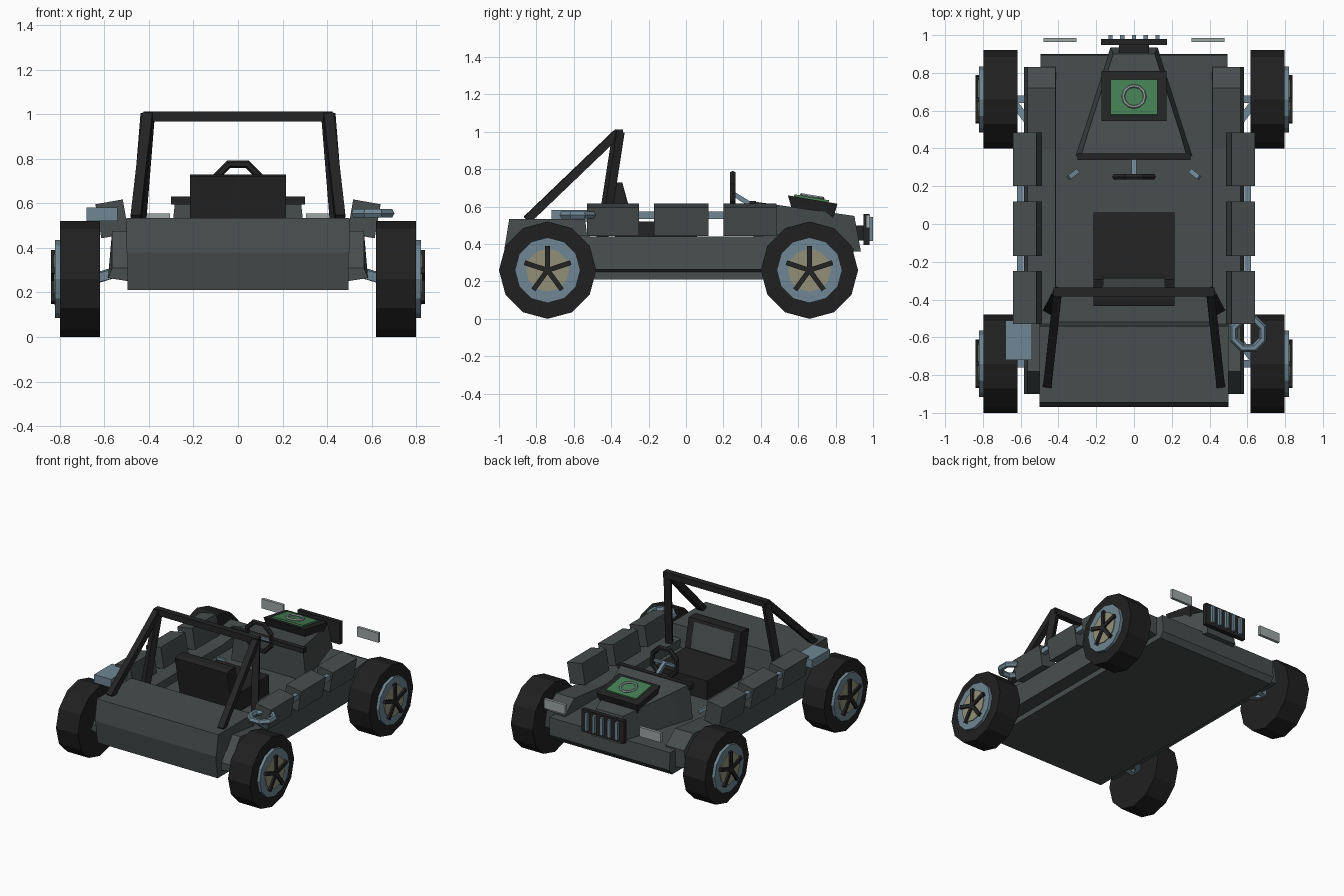
import bpy, bmesh, math
from mathutils import Vector, Matrix

if "Cube" in bpy.data.objects:
    bpy.data.objects.remove(bpy.data.objects["Cube"])


def mat(name, hexcol):
    m = bpy.data.materials.new(name)
    rgb = [int(hexcol[i:i + 2], 16) / 255 for i in (0, 2, 4)]
    m.diffuse_color = [((c + 0.055) / 1.055) ** 2.4 for c in rgb] + [1]
    m.use_nodes = True
    m.node_tree.nodes["Principled BSDF"].inputs["Base Color"].default_value = m.diffuse_color
    return m


BODY = mat("dark grey panels", "474d4d")
BLACK = mat("black parts", "242424")
TYRE = mat("tyre rubber", "202020")
STEEL = mat("blue grey metal", "6e8693")
TAN = mat("tan hub", "938f78")
GREEN = mat("green cover", "457f54")
LIGHT = mat("pale lamp", "9ca6a6")


def finish(name, bm, m):
    bmesh.ops.recalc_face_normals(bm, faces=bm.faces)
    me = bpy.data.meshes.new(name)
    bm.to_mesh(me)
    bm.free()
    me.materials.append(m)
    ob = bpy.data.objects.new(name, me)
    bpy.context.collection.objects.link(ob)
    return ob


def loft(name, loops, m):
    """Skin a row of equal point loops and cap both ends."""
    bm = bmesh.new()
    rows = [[bm.verts.new(p) for p in lp] for lp in loops]
    n = len(rows[0])
    for a, b in zip(rows, rows[1:]):
        for i in range(n):
            j = (i + 1) % n
            bm.faces.new((a[i], a[j], b[j], b[i]))
    bm.faces.new(rows[0])
    bm.faces.new(rows[-1])
    return finish(name, bm, m)


def box(name, x, y, z, m, rot=(0, 0, 0)):
    bm = bmesh.new()
    bmesh.ops.create_cube(bm, size=1)
    bmesh.ops.scale(bm, vec=(x[1] - x[0], y[1] - y[0], z[1] - z[0]), verts=bm.verts)
    ob = finish(name, bm, m)
    ob.location = (sum(x) / 2, sum(y) / 2, sum(z) / 2)
    ob.rotation_euler = rot
    return ob


def beam(name, p, q, w, m, w2=None):
    p, q = Vector(p), Vector(q)
    ob = box(name, (-w / 2, w / 2), (-(w2 or w) / 2, (w2 or w) / 2), (0, (q - p).length), m)
    ob.location = (p + q) / 2
    ob.rotation_euler = (q - p).to_track_quat('Z', 'Y').to_euler()
    return ob


def disc(name, r, x0, x1, y, z, m, n=12):
    bm = bmesh.new()
    bmesh.ops.create_cone(bm, cap_ends=True, segments=n, radius1=r, radius2=r, depth=abs(x1 - x0))
    bmesh.ops.rotate(bm, matrix=Matrix.Rotation(math.pi / 2, 3, 'Y'), verts=bm.verts)
    bmesh.ops.translate(bm, vec=((x0 + x1) / 2, y, z), verts=bm.verts)
    return finish(name, bm, m)


def ring(name, loc, R, r, m, rot, n=8):
    bpy.ops.mesh.primitive_torus_add(major_radius=R, minor_radius=r, major_segments=n,
                                     minor_segments=6, location=loc, rotation=rot)
    ob = bpy.context.object
    ob.name = name
    ob.data.materials.append(m)
    return ob


def side_profile(name, pts, w, m):
    return loft(name, [[(x, y, z) for y, z in pts] for x in (-w, w)], m)


# Lower hull and rear deck
side_profile("hull", [(-0.945, 0.21), (-0.97, 0.38), (0.895, 0.38), (0.9, 0.25), (0.87, 0.21)], 0.495, BODY)
side_profile("rear_deck", [(-0.97, 0.38), (-0.945, 0.535), (-0.54, 0.535), (-0.52, 0.38)], 0.5, BODY)

# Hood: tapered toward the nose
loft("hood", [[(-b, y, 0.36), (-t, y2, z), (t, y2, z), (b, y, 0.36)]
              for y, y2, b, t, z in ((0.36, 0.36, 0.31, 0.28, 0.628), (0.48, 0.48, 0.27, 0.245, 0.61),
                                     (0.935, 0.9, 0.125, 0.11, 0.55))], BODY)
box("dash_strip", (-0.3, 0.3), (0.34, 0.375), (0.595, 0.63), BLACK)

# Engine housing with green cover and ring
loft("engine_housing", [[(-w, y0, z0), (w, y0, z0), (w, y1, z1), (-w, y1, z1)]
                        for w, y0, z0, y1, z1 in ((0.14, 0.59, 0.5, 0.775, 0.5),
                                                  (0.172, 0.545, 0.66, 0.81, 0.615))], BLACK)
box("engine_cover", (-0.125, 0.125), (0.577, 0.765), (0.636, 0.65), GREEN, (-0.17, 0, 0))
ring("cover_ring", (0, 0.675, 0.654), 0.057, 0.009, LIGHT, (-0.17, 0, 0), 12)

# Grille and lamps
box("grille", (-0.175, 0.175), (0.948, 0.98), (0.395, 0.56), BLACK)
for i in range(-2, 3):
    box("grille_bar", (i * 0.062 - 0.011, i * 0.062 + 0.011), (0.975, 1.0), (0.415, 0.545), STEEL)
box("grille_mount", (-0.08, 0.08), (0.88, 0.96), (0.42, 0.5), BLACK)

# Seat
box("seat_base", (-0.215, 0.215), (-0.35, 0.06), (0.37, 0.52), BLACK)
side_profile("seat_back", [(-0.37, 0.4), (-0.435, 0.72), (-0.40, 0.73), (-0.34, 0.73), (-0.29, 0.5), (-0.29, 0.4)],
             0.215, BLACK)
side_profile("seat_back_pad", [(-0.3, 0.53), (-0.345, 0.705), (-0.335, 0.708), (-0.285, 0.53)], 0.165, BODY)

# Steering wheel and column
ring("steering_wheel", (0, 0.25, 0.675), 0.108, 0.018, BLACK, (math.pi / 2, math.pi / 8, 0))
beam("steering_column", (0, 0.25, 0.67), (0, 0.38, 0.59), 0.025, STEEL)
beam("steering_spoke", (-0.1, 0.25, 0.67), (0.1, 0.25, 0.67), 0.018, STEEL)

# Rear cargo: box on the left, coil on the right
box("cargo_box", (-0.68, -0.54), (-0.72, -0.51), (0.52, 0.582), STEEL)
ring("cargo_coil", (0.605, -0.58, 0.555), 0.083, 0.022, STEEL, (0, 0, math.pi / 8))

# Roll cage top
beam("cage_top", (-0.425, -0.36, 0.99), (0.425, -0.36, 0.99), 0.045, BLACK)

for s, side in ((-1, "left"), (1, "right")):
    def sx(a, b):
        return sorted((s * a, s * b))

    # Side sill with sloped ends
    stations = [(-0.9, 0.31), (-0.78, 0.475), (-0.5, 0.44), (0.4, 0.44), (0.72, 0.475), (0.83, 0.39)]
    loft(side + "_sill", [[(s * 0.41, y, 0.28), (s * 0.415, y, z), (s * 0.565, y, z),
                           (s * 0.583, y, 0.265), (s * 0.49, y, 0.25)] for y, z in stations], BODY)

    # Side pods on a rail
    for y0, y1 in ((-0.53, -0.25), (-0.17, 0.12), (0.2, 0.485)):
        box(side + "_pod", sx(0.5025, 0.6275), (y0, y1), (0.4525, 0.6075), BODY, (0, s * math.radians(10), 0))
    box(side + "_pod_rail", sx(0.585, 0.62), (-0.5, 0.46), (0.535, 0.573), STEEL)

    # Roll cage legs and rear braces
    beam(side + "_cage_leg", (s * 0.405, -0.36, 1.0), (s * 0.452, -0.45, 0.42), 0.048, BLACK)
    beam(side + "_cage_brace", (s * 0.405, -0.37, 0.99), (s * 0.458, -0.85, 0.53), 0.045, BLACK)

    # Lamp and floor lever
    box(side + "_lamp", sx(0.305, 0.48), (0.963, 0.984), (0.485, 0.555), LIGHT)
    beam(side + "_lever", (s * 0.3, 0.28, 0.40), (s * 0.345, 0.245, 0.43), 0.025, STEEL)

    for end, y in (("front", 0.66), ("rear", -0.74)):
        tag = f"{end}_{side}_"
        # Wheel: tyre, rim, hub plate, five spokes
        disc(tag + "tyre", 0.26, s * 0.618, s * 0.798, y, 0.26, TYRE)
        disc(tag + "rim", 0.175, s * 0.79, s * 0.82, y, 0.26, STEEL)
        disc(tag + "hub", 0.115, s * 0.81, s * 0.826, y, 0.26, TAN)
        for k in range(5):
            a = math.radians(90 + 72 * k)
            beam(tag + "spoke", (s * 0.826, y, 0.26),
                 (s * 0.826, y + 0.13 * math.cos(a), 0.26 + 0.13 * math.sin(a)), 0.026, BLACK)
        # Suspension arms, leaning toward the middle of the car
        d = -1 if y > 0 else 1
        beam(tag + "arm", (s * 0.52, y + d * 0.17, 0.3), (s * 0.65, y, 0.26), 0.04, STEEL)
        beam(tag + "axle", (s * 0.5, y, 0.3), (s * 0.65, y, 0.26), 0.04, STEEL)
